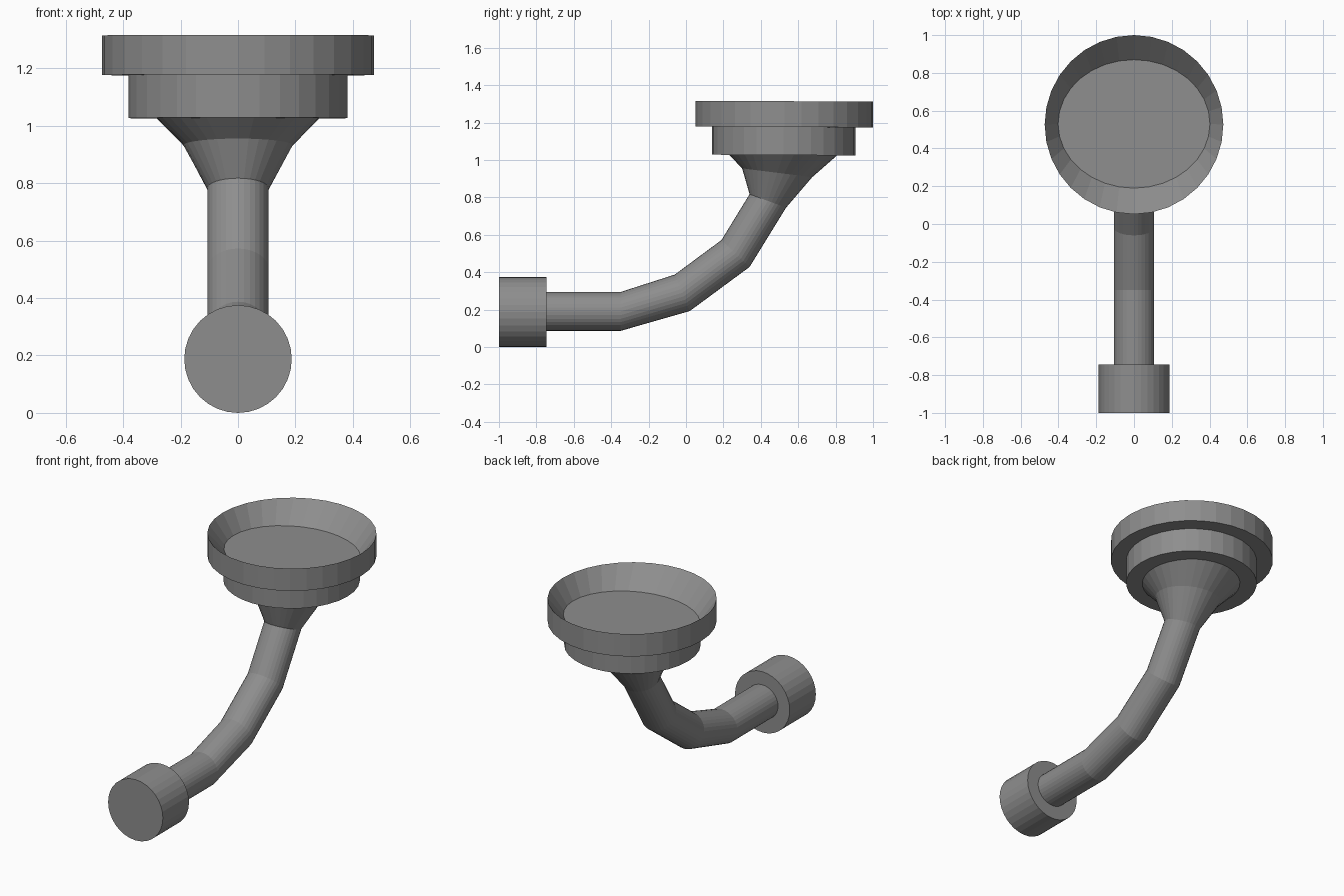
import bpy, bmesh
from math import cos, sin, tau

if "Cube" in bpy.data.objects:
    bpy.data.objects.remove(bpy.data.objects["Cube"])

SIDES = 32

# Dark grey for every part
grey = bpy.data.materials.new("dark_grey")
grey.diffuse_color = (0.27, 0.27, 0.27, 1)
grey.use_nodes = True
grey.node_tree.nodes["Principled BSDF"].inputs["Base Color"].default_value = grey.diffuse_color


def loft(name, rings):
    """Skin elliptical rings; each is (y1, z1, y2, z2, half_width) seen from the side."""
    bm = bmesh.new()
    loops = []
    for y1, z1, y2, z2, rx in rings:
        cy, cz, hy, hz = (y1 + y2) / 2, (z1 + z2) / 2, (y2 - y1) / 2, (z2 - z1) / 2
        loops.append([bm.verts.new((rx * sin(a), cy + hy * cos(a), cz + hz * cos(a)))
                      for a in (tau * i / SIDES for i in range(SIDES))])
    for a, b in zip(loops, loops[1:]):
        for i in range(SIDES):
            j = (i + 1) % SIDES
            bm.faces.new((a[i], a[j], b[j], b[i]))
    bm.faces.new(loops[0])
    bm.faces.new(loops[-1])
    bmesh.ops.recalc_face_normals(bm, faces=bm.faces)
    mesh = bpy.data.meshes.new(name)
    bm.to_mesh(mesh)
    bm.free()
    mesh.materials.append(grey)
    obj = bpy.data.objects.new(name, mesh)
    bpy.context.collection.objects.link(obj)
    return obj


# Mouthpiece: short cylinder along y
loft("mouthpiece", [(-1.0, 0.375, -1.0, 0.0, 0.187),
                    (-0.745, 0.375, -0.745, 0.0, 0.187)])

# Bent stem flaring out under the bowl
loft("stem", [(-0.75, 0.294, -0.75, 0.086, 0.107),
              (-0.35, 0.294, -0.35, 0.086, 0.107),
              (-0.06, 0.387, 0.02, 0.192, 0.107),
              (0.19, 0.572, 0.34, 0.428, 0.107),
              (0.34, 0.817, 0.535, 0.745, 0.107),
              (0.30, 0.955, 0.675, 0.908, 0.190),
              (0.23, 1.028, 0.81, 1.026, 0.285)])

# Bowl: stepped outside, sloping inside wall down to a flat oval floor
loft("bowl", [(0.14, 1.028, 0.905, 1.024, 0.382),
              (0.14, 1.178, 0.905, 1.174, 0.382),
              (0.052, 1.178, 1.0, 1.174, 0.473),
              (0.052, 1.316, 1.0, 1.312, 0.473),
              (0.19, 1.192, 0.87, 1.190, 0.402)])
